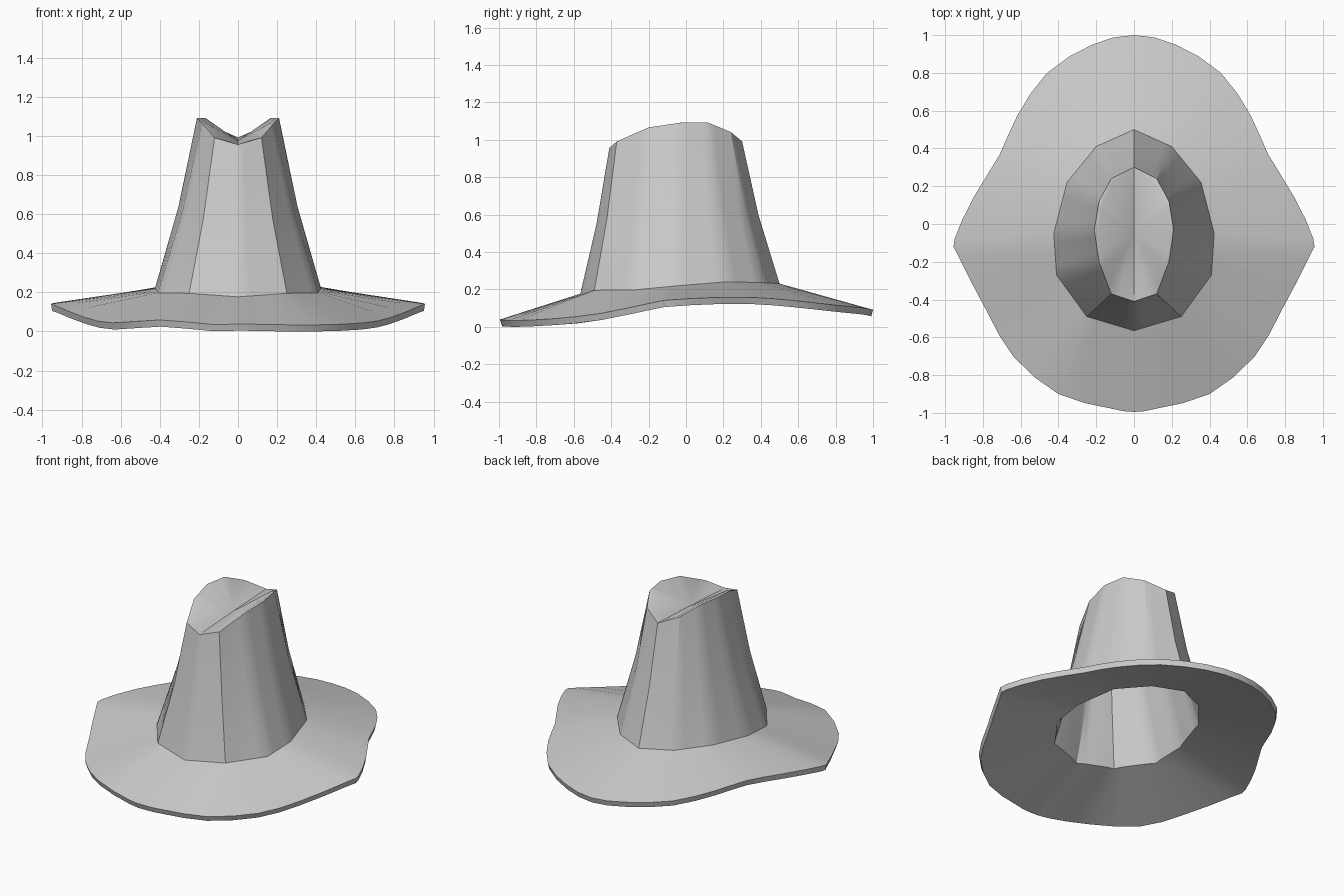
import bpy
import bmesh
from math import radians
from mathutils import Vector

cube = bpy.data.objects.get("Cube")
if cube:
    bpy.data.objects.remove(cube)

felt = bpy.data.materials.new("grey_felt")
felt.use_nodes = True
GREY = (0.6, 0.6, 0.6, 1)
felt.diffuse_color = GREY
felt.node_tree.nodes["Principled BSDF"].inputs["Base Color"].default_value = GREY

STEPS = 4  # columns per crown panel


def mirror(half):
    """Close a half outline (back to front) into a full ring."""
    pts = [Vector(p) for p in half]
    return pts + [Vector((-p.x, p.y, p.z)) for p in pts[-2:0:-1]]


def divide(ring, n, smooth=False):
    """Add points along a ring, straight or as a flowing curve."""
    out = []
    for i, b in enumerate(ring):
        a, c, d = ring[i - 1], ring[(i + 1) % len(ring)], ring[(i + 2) % len(ring)]
        for k in range(n):
            t = k / n
            p = b.lerp(c, t)
            if smooth:
                p = 0.5 * (2 * b + (c - a) * t + (2 * a - 5 * b + 4 * c - d) * t ** 2
                           + (3 * b - a - 3 * c + d) * t ** 3)
            out.append(p)
    return out


# Brim edge: drooping at the front, raised at the sides
brim_edge = mirror([
    (0, 1, .1), (.22, .95, .11), (.46, .8, .125), (.62, .57, .15), (.71, .37, .165),
    (.85, .14, .165), (.95, -.08, .153), (.93, -.17, .14), (.78, -.46, .08),
    (.64, -.7, .053), (.4, -.9, .043), (.13, -.975, .045), (0, -.995, .048)])
for p in brim_edge:  # slight wave on the right front of the brim
    if p.x < -.3 and p.y < -.8:
        p.z += .025
brim_edge = divide(brim_edge, STEPS // 2, smooth=True)

# Crown outlines: twelve panels
base = mirror([(0, .5, .24), (.2, .41, .245), (.355, .22, .25), (.425, -.05, .228),
               (.41, -.27, .207), (.25, -.49, .204), (0, -.565, .186)])
top = mirror([(0, .3, 1), (.12, .24, 1.05), (.185, .12, 1.1), (.21, -.03, 1.1),
              (.185, -.2, 1.075), (.12, -.37, 1), (0, -.41, .965)])
waist = []
for b, t in zip(base, top):
    p = b.lerp(t, .56)
    p.z = b.z + (t.z - b.z) * .48
    waist.append(p)
centre = Vector((0, -.05, .985))
rim = [Vector((p.x * .9, centre.y + (p.y - centre.y) * .95, p.z)) for p in top]

base, waist, top, rim = (divide(r, STEPS) for r in (base, waist, top, rim))

# Skin the rings from brim edge to the creased crown top
bm = bmesh.new()
loops = [[bm.verts.new(p) for p in ring] for ring in (brim_edge, base, waist, top, rim)]
count = len(base)
for low, high in zip(loops, loops[1:]):
    for i in range(count):
        j = (i + 1) % count
        bm.faces.new((low[j], low[i], high[i], high[j]))
tip = bm.verts.new(centre)
for i in range(count):
    bm.faces.new((loops[-1][(i + 1) % count], loops[-1][i], tip))

mesh = bpy.data.meshes.new("hat")
bm.to_mesh(mesh)
bm.free()
hat = bpy.data.objects.new("hat", mesh)
bpy.context.collection.objects.link(hat)
mesh.materials.append(felt)

# Felt thickness, open underneath
shell = hat.modifiers.new("felt_thickness", 'SOLIDIFY')
shell.thickness = .036
shell.offset = -1

bpy.ops.object.select_all(action='DESELECT')
hat.select_set(True)
bpy.context.view_layer.objects.active = hat
bpy.ops.object.modifier_apply(modifier=shell.name)
bpy.ops.object.shade_smooth_by_angle(angle=radians(32))

# Rest the lowest point on the ground
low = min(v.co.z for v in mesh.vertices)
for v in mesh.vertices:
    v.co.z -= low
